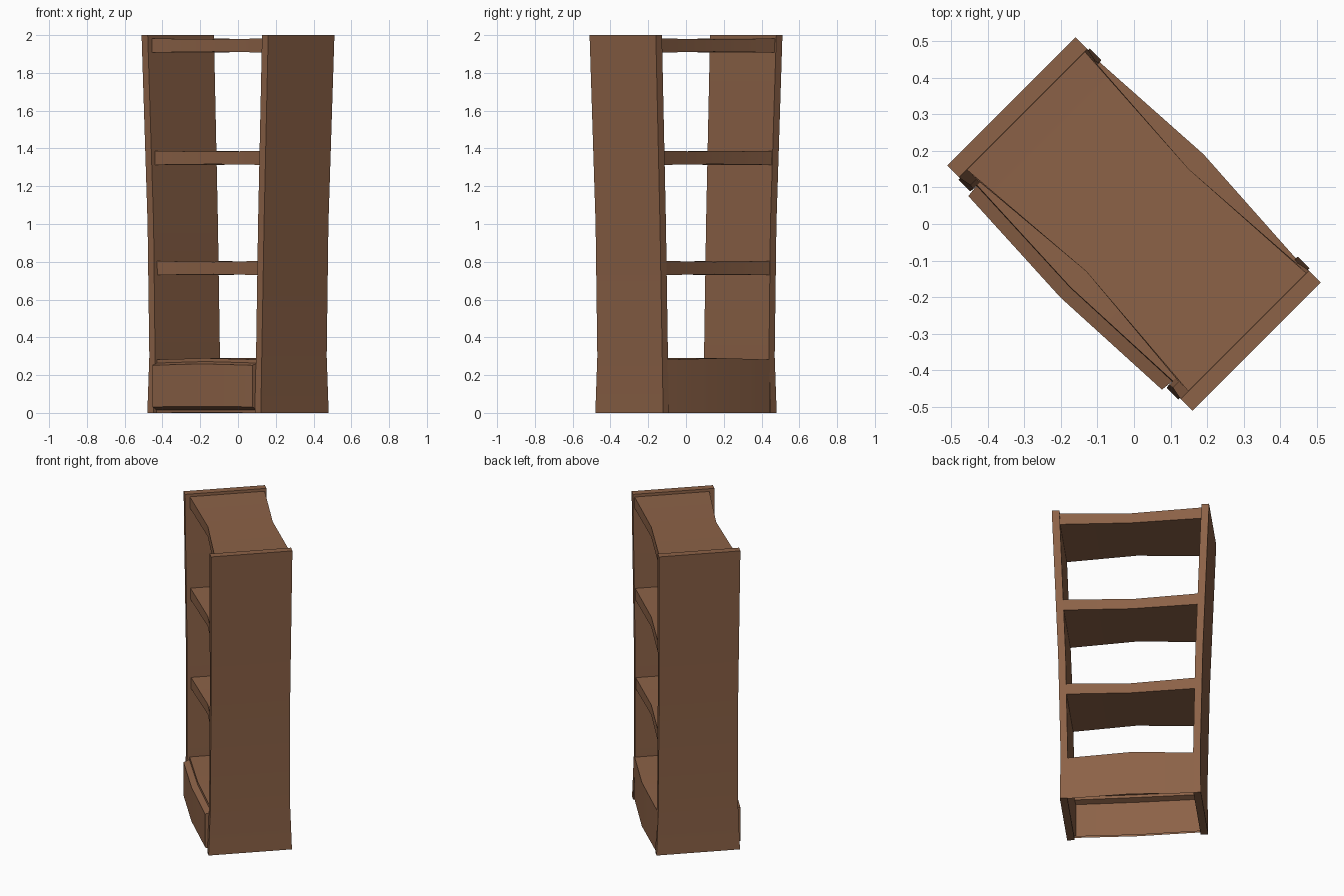
import bpy, bmesh, math
from mathutils import Matrix

if "Cube" in bpy.data.objects:
    bpy.data.objects.remove(bpy.data.objects["Cube"])

wood = bpy.data.materials.new("brown wood")
wood.diffuse_color = (0.262, 0.122, 0.063, 1)
wood.use_nodes = True
wood.node_tree.nodes["Principled BSDF"].inputs["Base Color"].default_value = wood.diffuse_color
TURN = Matrix.Rotation(math.radians(-45), 4, 'Z')  # whole unit stands at 45 degrees


def loft(name, rings, caps=True, closed=True):
    """Join a series of equal-length rings into one mesh."""
    bm = bmesh.new()
    vs = [[bm.verts.new(TURN @ Matrix.Translation(p).translation) for p in r] for r in rings]
    n = len(rings[0])
    for a, b in zip(vs, vs[1:]):
        for i in range(n if closed else n - 1):
            j = (i + 1) % n
            bm.faces.new((a[i], a[j], b[j], b[i]))
    if caps:
        bm.faces.new(vs[0])
        bm.faces.new(vs[-1])
    bmesh.ops.recalc_face_normals(bm, faces=bm.faces)
    me = bpy.data.meshes.new(name)
    bm.to_mesh(me)
    bm.free()
    me.materials.append(wood)
    ob = bpy.data.objects.new(name, me)
    bpy.context.collection.objects.link(ob)
    return ob


# Side panels: height, inner offset, outer offset, half depth (flaring upward)
profile = [(0, .380, .425, .254), (.3, .378, .421, .243),
           (1.0, .391, .436, .241), (2.0, .428, .474, .248)]
for label, s in (("left", -1), ("right", 1)):
    loft(label + "_side_panel",
         [[(s * i, -d, z), (s * o, -d, z), (s * o, d, z), (s * i, d, z)]
          for z, i, o, d in profile])

# Shelves: pinched in the middle, ends touching the panels
for k, (z, w) in enumerate([(.767, .387), (1.35, .405), (1.945, .428)]):
    rings = []
    for x, f, b, h in ((-w, -.218, .238, .037), (0, -.184, .212, .033), (w, -.218, .238, .037)):
        rings.append([(x, f, z - h), (x, b, z - h), (x, b, z + h), (x, f, z + h)])
    loft("shelf_%d" % (k + 1), rings)

# Base: bowed hollow box, open underneath, with a raised drawer front
W = .384
sections = ((-W, -.228, .246, .282), (0, -.245, .269, .290), (W, -.228, .246, .282))
loft("base_top_and_back",
     [[(x, f, t), (x, b, t), (x, b, 0)] for x, f, b, t in sections], False, False)


def outline(w, end_y, mid_y, low, high, bow):
    return [(-w, end_y, low), (0, mid_y, low + bow * .3), (w, end_y, low),
            (w, end_y, high), (0, mid_y, high + bow), (-w, end_y, high)]


rim = outline(W, -.228, -.245, 0, .282, .008)
inset = outline(.378, -.230, -.246, .014, .264, .008)
front = outline(.374, -.266, -.284, .032, .252, .008)
loft("drawer_front", [rim, inset, front], False)
# Drawer face in two bent halves
loft("drawer_face", [front[:3], front[:2:-1]], False, False)

for ob in bpy.context.collection.objects:
    ob.select_set(True)
bpy.context.view_layer.objects.active = bpy.data.objects["shelf_1"]
bpy.ops.object.shade_smooth_by_angle(angle=math.radians(30))
